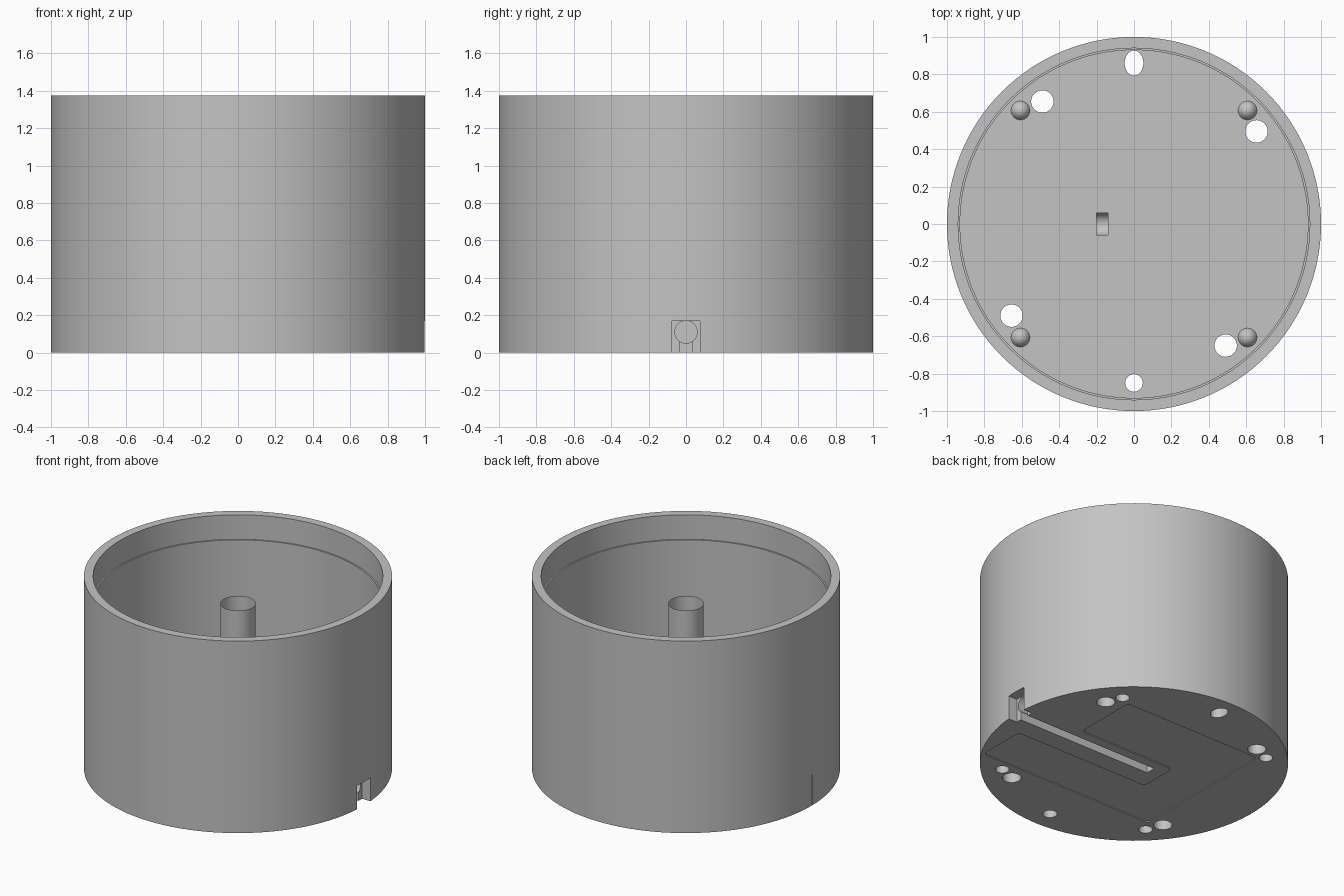
import bpy, bmesh, math
from mathutils import Matrix

if "Cube" in bpy.data.objects:
    bpy.data.objects.remove(bpy.data.objects["Cube"], do_unlink=True)

grey = bpy.data.materials.new("matte grey")
grey.use_nodes = True
grey.diffuse_color = (0.55, 0.55, 0.55, 1)
grey.node_tree.nodes["Principled BSDF"].inputs["Base Color"].default_value = (0.55, 0.55, 0.55, 1)

FLOOR, LEDGE, TOP = 0.2, 1.2, 1.375


def finish(name, bm):
    bmesh.ops.recalc_face_normals(bm, faces=bm.faces)
    mesh = bpy.data.meshes.new(name)
    bm.to_mesh(mesh)
    bm.free()
    mesh.materials.append(grey)
    obj = bpy.data.objects.new(name, mesh)
    bpy.context.collection.objects.link(obj)
    return obj


def smooth(obj):
    bpy.ops.object.select_all(action="DESELECT")
    obj.select_set(True)
    bpy.context.view_layer.objects.active = obj
    bpy.ops.object.shade_smooth_by_angle(angle=math.radians(30))


def lathe(name, profile, steps=128):
    bm = bmesh.new()
    verts = [bm.verts.new((r, 0, z)) for r, z in profile]
    edges = [bm.edges.new(pair) for pair in zip(verts, verts[1:])]
    bmesh.ops.spin(bm, geom=verts + edges, axis=(0, 0, 1), cent=(0, 0, 0),
                   angle=math.tau, steps=steps)
    bmesh.ops.remove_doubles(bm, verts=bm.verts, dist=0.0005)
    return finish(name, bm)


def cylinder(name, x, y, r, z0, z1, r_top=None, stretch=1, caps=True):
    bm = bmesh.new()
    place = Matrix.Translation((x, y, (z0 + z1) / 2)) @ Matrix.Diagonal((1, stretch, 1, 1))
    bmesh.ops.create_cone(bm, cap_ends=caps, segments=40, radius1=r,
                          radius2=r if r_top is None else r_top, depth=z1 - z0, matrix=place)
    return finish(name, bm)


def box(name, x0, x1, width, z0, z1, y=0):
    bm = bmesh.new()
    place = Matrix.Translation(((x0 + x1) / 2, y, (z0 + z1) / 2))
    bmesh.ops.create_cube(bm, size=1, matrix=place @ Matrix.Diagonal((x1 - x0, width, z1 - z0, 1)))
    return finish(name, bm)


def prism(name, outline, z0, z1):
    bm = bmesh.new()
    face = bm.faces.new([bm.verts.new((x, y, z0)) for x, y in outline])
    moved = bmesh.ops.extrude_face_region(bm, geom=[face])["geom"]
    up = [v for v in moved if isinstance(v, bmesh.types.BMVert)]
    bmesh.ops.translate(bm, verts=up, vec=(0, 0, z1 - z0))
    # Round the upright corners
    upright = [e for e in bm.edges if abs(e.verts[0].co.z - e.verts[1].co.z) > 0.001]
    bmesh.ops.bevel(bm, geom=upright, offset=0.03, segments=4, profile=0.5, affect="EDGES")
    return finish(name, bm)


# Open cup with a lid ledge
cup = lathe("cup_body", [(0, 0), (1, 0), (1, TOP), (0.94, TOP), (0.94, LEDGE),
                         (0.93, LEDGE), (0.93, FLOOR), (0, FLOOR)])
cutters = []

# Through holes: four round ones, a small round one and an oval one
for x, y in ((-0.49, 0.655), (0.655, 0.495), (-0.655, -0.49), (0.49, -0.65)):
    cutters.append(cylinder("mount_hole", x, y, 0.06, -0.1, 0.4))
cutters.append(cylinder("front_key_hole", 0, -0.85, 0.047, -0.1, 0.4))
cutters.append(cylinder("back_key_slot", 0, 0.86, 0.05, -0.1, 0.4, stretch=1.35))

# Blind screw holes below, with pointed ends standing on the floor
for sx in (-1, 1):
    for sy in (-1, 1):
        x, y = 0.607 * sx, 0.607 * sy
        cutters.append(cylinder("screw_hole", x, y, 0.045, -0.1, 0.15))
        smooth(cylinder("screw_point", x, y, 0.05, FLOOR, FLOOR + 0.1, r_top=0))

# Cable channel: round tunnel, narrow slit below, wall notch and cable exit
tunnel = cylinder("cable_tunnel", 0, 0, 0.06, -0.2, 1.2)
tunnel.data.transform(Matrix.Translation((0, 0, 0.11)) @ Matrix.Rotation(math.pi / 2, 4, "Y"))
cutters += [tunnel,
            box("cable_slit", -0.14, 1.2, 0.07, -0.1, 0.08),
            box("wall_notch", 0.93, 1.2, 0.15, -0.1, 0.17),
            box("cable_exit", -0.2, -0.14, 0.118, 0.112, 0.4),
            box("side_slit", -1.1, -0.985, 0.008, -0.1, 0.22)]

# Shallow C-shaped panel, recessed underneath and raised on the floor
panel = [(-0.565, 0.57), (-0.565, -0.53), (0.83, -0.53), (0.83, -0.175),
         (-0.235, -0.175), (-0.235, 0.105), (0.53, 0.105), (0.53, 0.57)]
cutters.append(prism("panel_recess", panel, -0.1, 0.006))
prism("floor_panel", panel, FLOOR - 0.002, FLOOR + 0.005)
box("cable_cover", -0.14, 0.93, 0.12, FLOOR - 0.002, FLOOR + 0.005)

# Cut everything out of the cup
for cutter in cutters:
    cutter.hide_render = True
    mod = cup.modifiers.new(cutter.name, "BOOLEAN")
    mod.operation = "DIFFERENCE"
    mod.solver = "EXACT"
    mod.object = cutter
    bpy.ops.object.select_all(action="DESELECT")
    bpy.context.view_layer.objects.active = cup
    cup.select_set(True)
    bpy.ops.object.modifier_apply(modifier=mod.name)
    bpy.data.objects.remove(cutter, do_unlink=True)
smooth(cup)

# Thin central tube
smooth(cylinder("centre_tube", 0, 0, 0.115, FLOOR, 1.18, caps=False))
